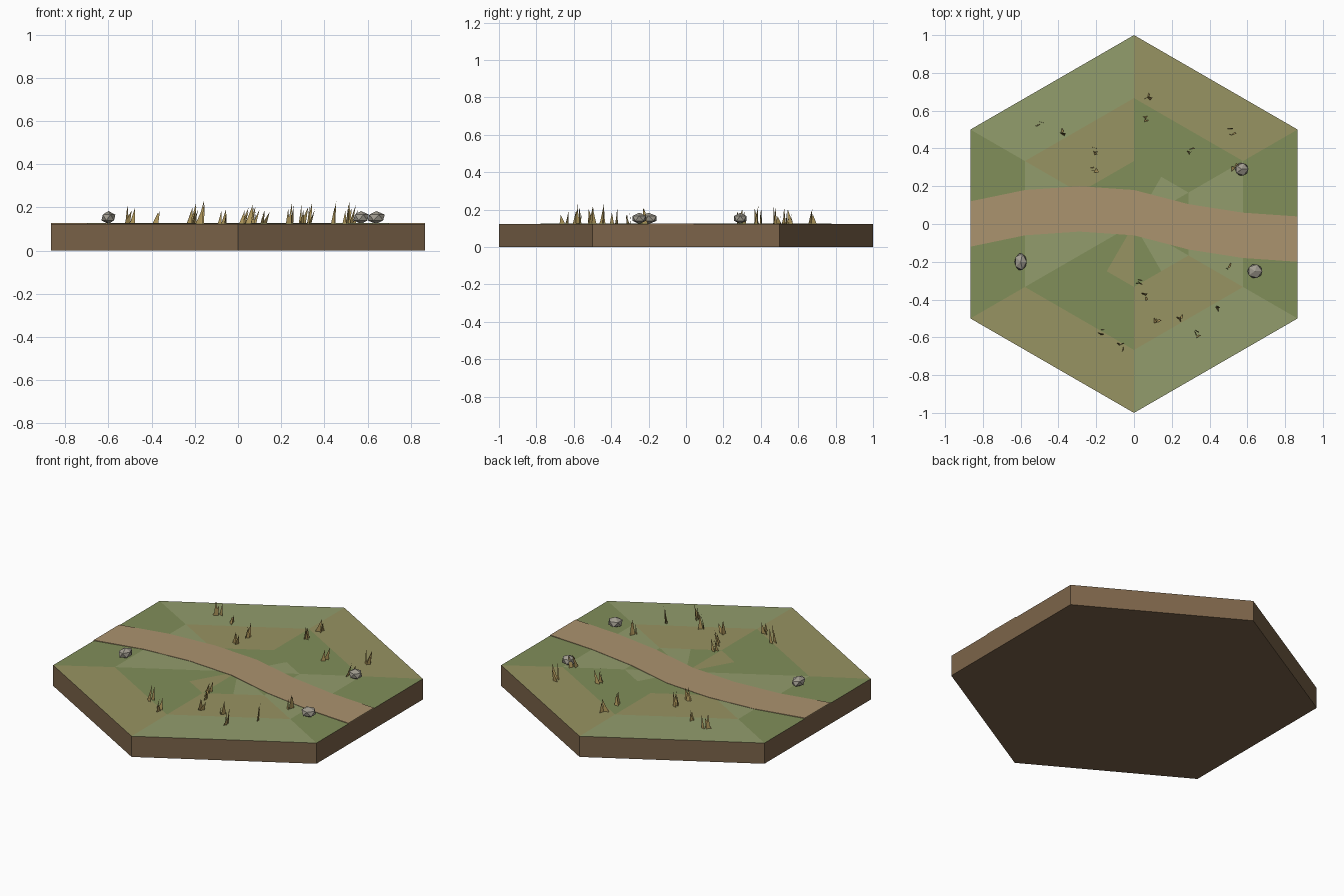
import bpy, bmesh, math, random
from mathutils import Vector

if "Cube" in bpy.data.objects:
    bpy.data.objects.remove(bpy.data.objects["Cube"])

random.seed(4)
TOP = 0.123


def mat(name, r, g, b):
    m = bpy.data.materials.new(name)
    m.diffuse_color = [(c / 255) ** 2.2 for c in (r, g, b)] + [1]
    m.use_nodes = True
    m.node_tree.nodes["Principled BSDF"].inputs["Base Color"].default_value = m.diffuse_color
    return m


GREEN = mat("grass green", 128, 141, 90)
LIGHT = mat("light green", 145, 155, 108)
OLIVE = mat("olive", 150, 146, 98)
SOIL = mat("soil", 123, 100, 75)
PATH = mat("path", 170, 146, 110)
BLADE = mat("dry grass", 180, 155, 95)
ROCK = mat("stone", 160, 155, 143)


def finish(name, bm, mats, normals=True):
    if normals:
        bmesh.ops.recalc_face_normals(bm, faces=bm.faces[:])
    me = bpy.data.meshes.new(name)
    bm.to_mesh(me)
    bm.free()
    for m in mats:
        me.materials.append(m)
    ob = bpy.data.objects.new(name, me)
    bpy.context.collection.objects.link(ob)
    return ob


def ring(bm, radius, z):
    return [bm.verts.new((radius * math.cos(math.radians(30 + 60 * k)),
                          radius * math.sin(math.radians(30 + 60 * k)), z)) for k in range(6)]


# hexagonal tile: soil sides and a patchwork top of concentric rings
bm = bmesh.new()
bottom, edge = ring(bm, 1, 0), ring(bm, 1, TOP)
outer, inner = ring(bm, 2 / 3, TOP + 0.002), ring(bm, 1 / 3, TOP + 0.002)
centre = bm.verts.new((0, 0, TOP + 0.002))
# sectors run counter-clockwise from the upper right; 1 green, 2 light, 3 olive
outer_cols = (3, 2, 1, 3, 2, 1)
middle_cols = (1, 3, 2, 1, 3, 2)
inner_cols = ((2, 1), (1, 1), (1, 2), (1, 3), (1, 2), (1, 1))


def face(verts, col):
    bm.faces.new(verts).material_index = col


face(bottom[::-1], 0)
for k in range(6):
    n = (k + 1) % 6
    face((bottom[k], bottom[n], edge[n], edge[k]), 0)
    face((edge[k], edge[n], outer[n], outer[k]), outer_cols[k])
    mid = bm.verts.new((inner[k].co + inner[n].co) / 2)
    face((outer[k], outer[n], inner[n], mid, inner[k]), middle_cols[k])
    face((centre, inner[k], mid), inner_cols[k][0])
    face((centre, mid, inner[n]), inner_cols[k][1])
finish("hex_tile", bm, (SOIL, GREEN, LIGHT, OLIVE))

# winding dirt path, a thin raised strip
bm = bmesh.new()
rows = []
for x, y in ((-.866, 0), (-.577, .06), (-.289, .08), (0, .06), (.289, -.015), (.577, -.06), (.866, -.08)):
    rows.append([bm.verts.new((x, y + dy, z)) for dy, z in
                 ((-.12, TOP - .005), (.12, TOP - .005), (.12, TOP + .004), (-.12, TOP + .004))])
for a, b in zip(rows, rows[1:]):
    for i in range(4):
        j = (i + 1) % 4
        bm.faces.new((a[i], a[j], b[j], b[i]))
bm.faces.new(rows[0])
bm.faces.new(rows[-1])
finish("dirt_path", bm, (PATH,))

# low-poly rocks
for i, (x, y, sx, sy) in enumerate(((-.6, -.2, .036, .05), (.57, .29, .04, .038), (.64, -.25, .044, .042))):
    bm = bmesh.new()
    bmesh.ops.create_icosphere(bm, subdivisions=1, radius=1)
    for v in bm.verts:
        v.co = (x + v.co.x * sx, y + v.co.y * sy, TOP + .03 + v.co.z * .03)
    finish(f"rock_{i + 1}", bm, (ROCK,))

# grass tufts: three leaning flat blades each (x, y, height)
tufts = ((-.5, .53, .09), (-.37, .48, .06), (-.21, .39, .095), (-.215, .29, .08), (.06, .68, .08),
         (.07, .56, .08), (.3, .39, .095), (.51, .49, .105), (.53, .3, .08), (.01, -.3, .075),
         (.06, -.38, .09), (-.18, -.57, .11), (-.07, -.65, .07), (.11, -.51, .08),
         (.235, -.5, .1), (.34, -.58, .1), (.43, -.455, .105), (.5, -.235, .09))
bm = bmesh.new()
for x, y, h in tufts:
    for k in range(3):
        a = random.uniform(0, math.pi)
        base = Vector((x + random.uniform(-.017, .017), y + random.uniform(-.017, .017), TOP))
        half = Vector((math.cos(a), math.sin(a), 0)) * random.uniform(.011, .016)
        lean = Vector((random.uniform(.0, .025), random.uniform(-.012, .012), h * (1, .85, .7)[k]))
        bm.faces.new([bm.verts.new(p) for p in (base - half, base + half, base + lean)])
finish("grass_tufts", bm, (BLADE,), normals=False)
